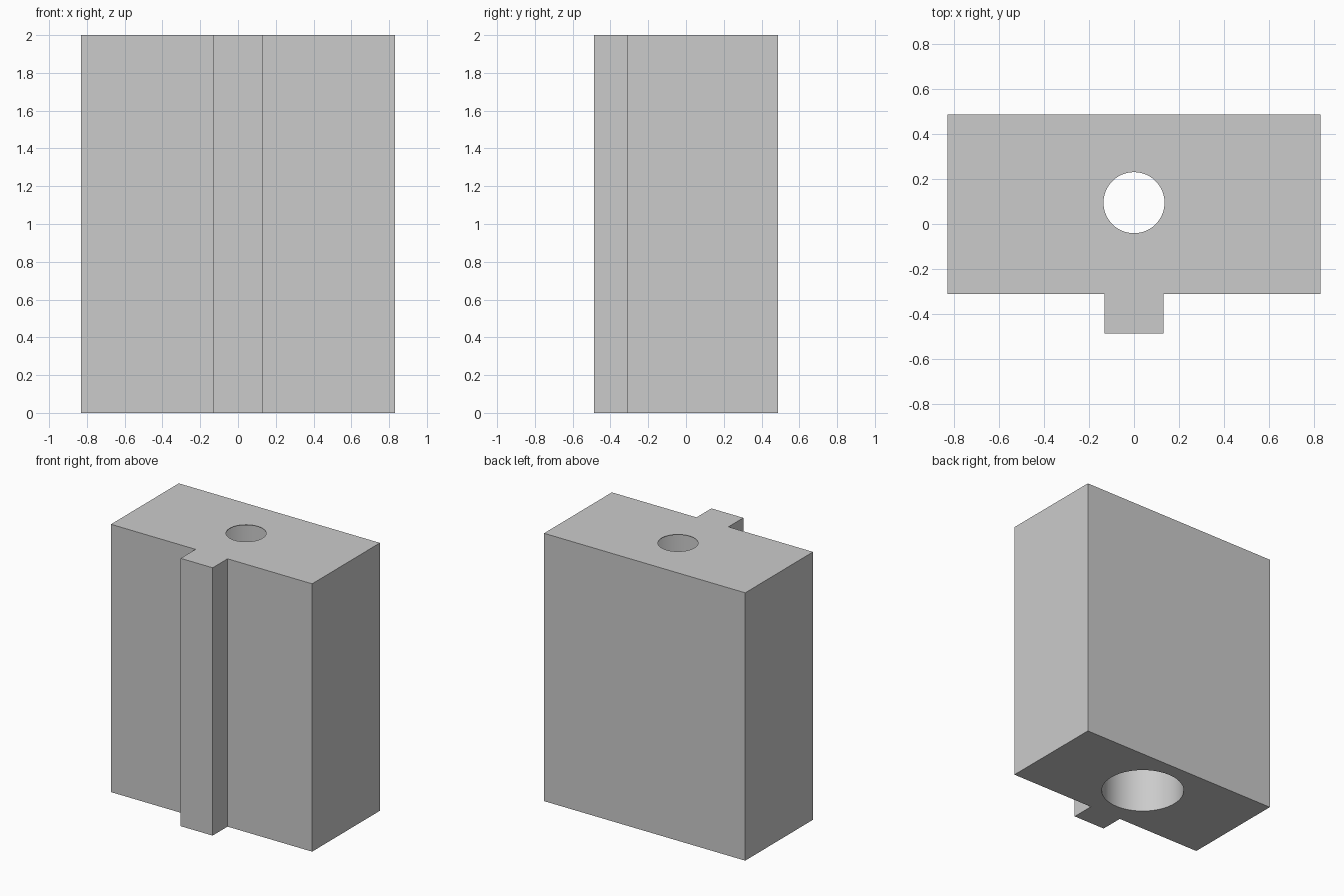
import bpy, bmesh

if "Cube" in bpy.data.objects:
    bpy.data.objects.remove(bpy.data.objects["Cube"])

# Block with front key: T-shaped outline extruded upward
W, KEY, FRONT, STEP, BACK, H = 0.831, 0.132, -0.488, -0.312, 0.488, 2.0
outline = [(-KEY, FRONT), (KEY, FRONT), (KEY, STEP), (W, STEP),
           (W, BACK), (-W, BACK), (-W, STEP), (-KEY, STEP)]
bm = bmesh.new()
face = bm.faces.new([bm.verts.new((x, y, 0)) for x, y in outline])
top = bmesh.ops.extrude_face_region(bm, geom=[face])["geom"]
bmesh.ops.translate(bm, vec=(0, 0, H),
                    verts=[v for v in top if isinstance(v, bmesh.types.BMVert)])
bmesh.ops.recalc_face_normals(bm, faces=bm.faces)
mesh = bpy.data.meshes.new("keyed_block")
bm.to_mesh(mesh)
bm.free()
block = bpy.data.objects.new("keyed_block", mesh)
bpy.context.collection.objects.link(block)


def bore(name, radius, z0, z1):
    """Cut a vertical round hole in the block."""
    bpy.ops.mesh.primitive_cylinder_add(vertices=96, radius=radius, depth=z1 - z0,
                                        location=(0, 0.095, (z0 + z1) / 2))
    cutter = bpy.context.object
    cutter.name = name
    cutter.hide_render = True
    mod = block.modifiers.new(name, 'BOOLEAN')
    mod.operation = 'DIFFERENCE'
    mod.solver = 'EXACT'
    mod.object = cutter
    bpy.ops.object.select_all(action='DESELECT')
    block.select_set(True)
    bpy.context.view_layer.objects.active = block
    bpy.ops.object.modifier_apply(modifier=name)
    bpy.data.objects.remove(cutter, do_unlink=True)


# Wide socket from below, stopping just under the top, then the small top hole
bore("socket_cutter", 0.287, -0.2, 1.996)
bore("top_hole_cutter", 0.136, 1.5, 2.2)

bpy.ops.object.shade_smooth_by_angle()
